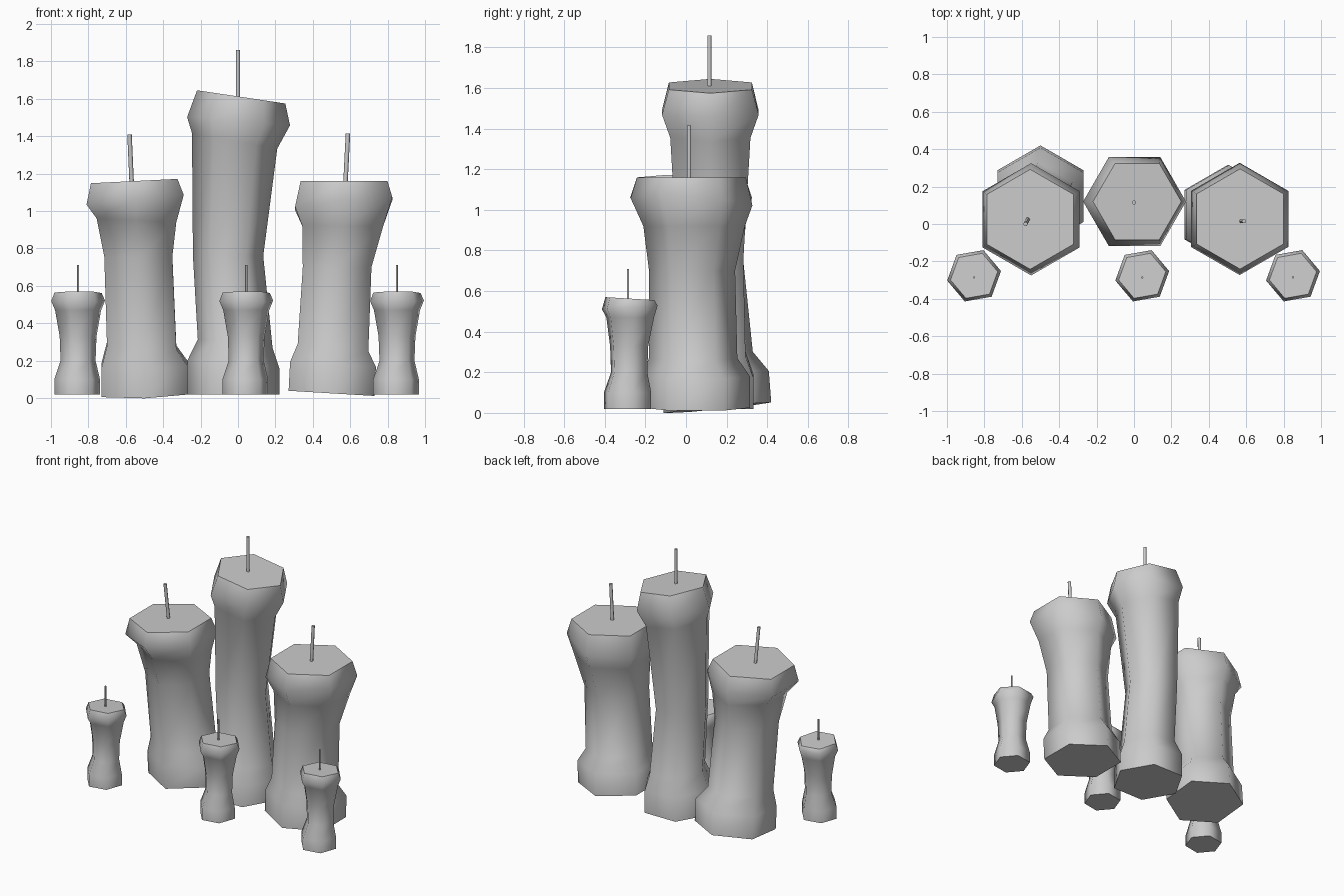
import bpy
import bmesh
from math import cos, sin, radians
from mathutils import Vector

cube = bpy.data.objects.get("Cube")
if cube:
    bpy.data.objects.remove(cube, do_unlink=True)

grey = bpy.data.materials.new("plain_grey")
grey.use_nodes = True
colour = (0.6, 0.6, 0.6, 1)
grey.diffuse_color = colour
grey.node_tree.nodes["Principled BSDF"].inputs["Base Color"].default_value = colour


def loft(name, loops):
    """Skin a stack of rings: smooth wall, crisp flat caps."""
    bm = bmesh.new()
    rings = [[bm.verts.new(p) for p in loop] for loop in loops]
    n = len(rings[0])
    for low, high in zip(rings, rings[1:]):
        for i in range(n):
            j = (i + 1) % n
            bm.faces.new((low[i], low[j], high[j], high[i])).smooth = True
    for cap in (rings[0][::-1], rings[-1]):
        face = bm.faces.new(cap)
        face.smooth = False
        for edge in face.edges:
            edge.smooth = False
    bm.normal_update()
    mesh = bpy.data.meshes.new(name)
    bm.to_mesh(mesh)
    bm.free()
    mesh.materials.append(grey)
    obj = bpy.data.objects.new(name, mesh)
    bpy.context.collection.objects.link(obj)
    return obj


def candle(name, rings, turn, offset=(0, 0)):
    """Six-sided body; each ring is (x, y, z, radius, x slope, y slope)."""
    loops = []
    for x, y, z, r, slope_x, slope_y in rings:
        loop = []
        for i in range(6):
            a = radians(turn + 60 * i)
            dx, dy = r * cos(a), r * sin(a)
            loop.append((x + offset[0] + dx, y + offset[1] + dy,
                         z + slope_x * dx + slope_y * dy))
        loops.append(loop)
    return loft(name, loops)


def wick(name, start, end, r):
    """Thin six-sided rod."""
    loops = [[Vector(c) + Vector((r * cos(radians(60 * i)), r * sin(radians(60 * i)), 0))
              for i in range(6)] for c in (start, end)]
    return loft(name, loops)


# Tall centre candle
candle("centre_candle", [
    (-.025, .12, .02, .246, 0, 0),
    (-.025, .12, .18, .246, -.08, 0),
    (-.015, .12, .29, .2, -.12, 0),
    (-.053, .12, .76, .188, 0, 0),
    (-.018, .12, 1.375, .228, -.18, 0),
    (.003, .12, 1.48, .275, -.08, 0),
    (.017, .12, 1.61, .236, -.15, 0)], 0)
wick("centre_wick", (0, .115, 1.59), (0, .115, 1.86), .011)

# Medium candle leaning forward
candle("right_candle", [
    (-.5, .155, .025, .265, .03, .1),
    (-.5, .143, .18, .265, .03, .1),
    (-.515, .115, .28, .214, -.05, .1),
    (-.533, .07, .76, .21, 0, .05),
    (-.543, .05, .95, .246, -.05, 0),
    (-.55, .025, 1.06, .3, .1, 0),
    (-.555, .025, 1.16, .267, .05, 0)], 30)
wick("right_wick", (-.568, .025, 1.14), (-.58, 0, 1.41), .012)

# Medium candle leaning sideways
candle("left_candle", [
    (.5, .05, .025, .265, -.06, 0),
    (.508, .05, .18, .265, -.06, 0),
    (.508, .035, .27, .218, -.1, 0),
    (.53, .03, .7, .212, 0, 0),
    (.56, .04, .92, .25, 0, 0),
    (.565, .027, 1.04, .3, .1, -.06),
    (.567, .027, 1.16, .268, 0, 0)], 30)
wick("left_wick", (.574, .015, 1.14), (.588, .015, 1.415), .012)

# Three matching small candles along the front
small_rings = [
    (-.005, -.288, .02, .124, 0, 0),
    (-.005, -.288, .1, .124, 0, 0),
    (0, -.28, .2, .095, 0, 0),
    (0, -.28, .33, .1, 0, 0),
    (0, -.275, .47, .125, 0, 0),
    (0, -.277, .52, .146, 0, .07),
    (0, -.277, .563, .128, 0, -.06)]
for place, x in (("right", -.855), ("middle", .044), ("left", .85)):
    candle("small_candle_" + place, small_rings, 10, (x, 0))
    wick("small_wick_" + place, (x, -.285, .55), (x, -.285, .71), .006)
